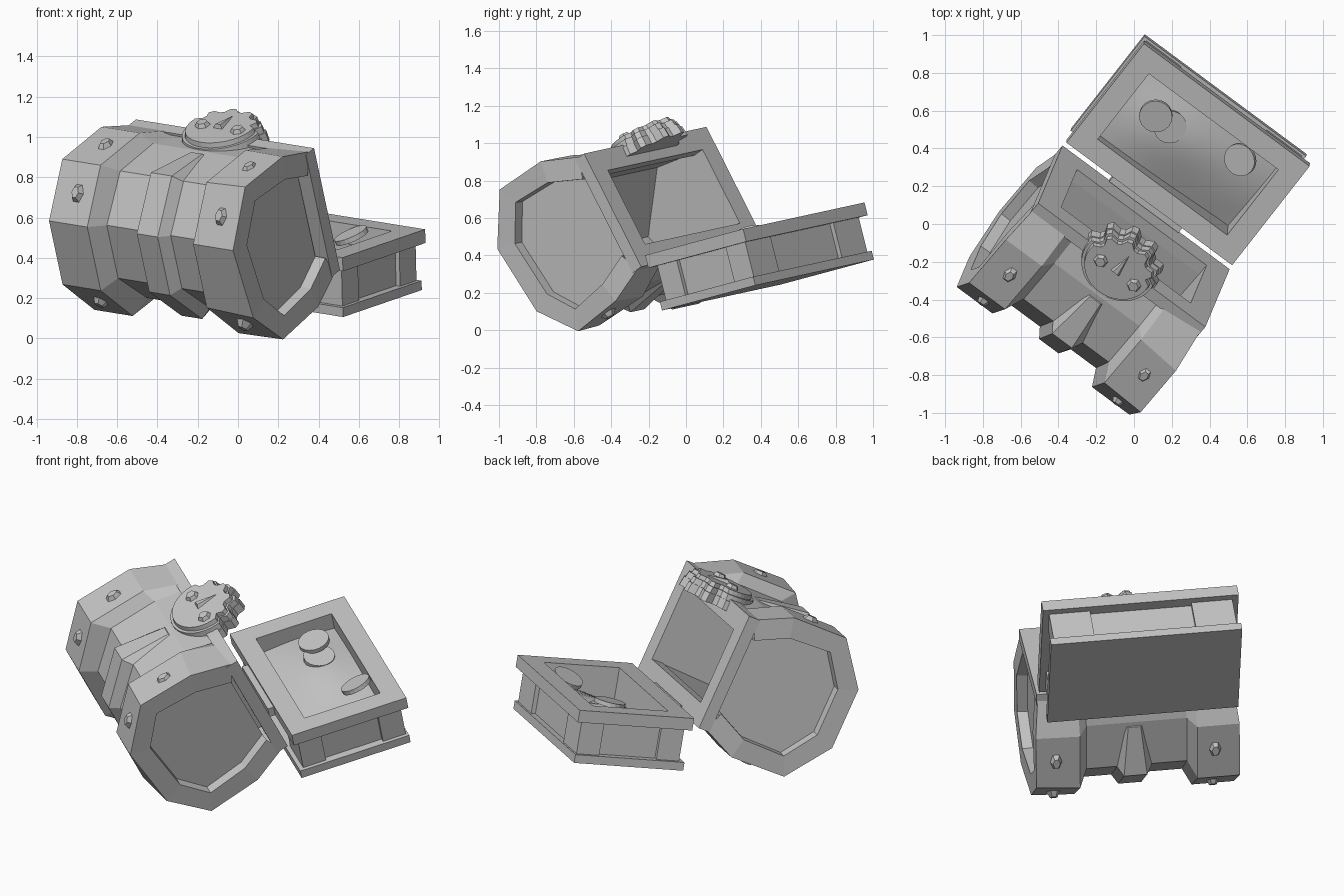
import bpy, bmesh, math
from mathutils import Vector, Matrix

if "Cube" in bpy.data.objects:
    bpy.data.objects.remove(bpy.data.objects["Cube"])

grey = bpy.data.materials.new("stone_grey")
grey.diffuse_color = (0.55, 0.55, 0.55, 1)
grey.use_nodes = True
grey.node_tree.nodes["Principled BSDF"].inputs["Base Color"].default_value = grey.diffuse_color


def frame_matrix(origin, x, y):
    x = Vector(x).normalized()
    z = x.cross(Vector(y)).normalized()
    y = z.cross(x)
    m = Matrix((x, y, z)).transposed().to_4x4()
    m.translation = Vector(origin)
    return m


# Local frames: x along the hinge, z away from the opening (lid) or up (base)
LONG = (0.88, -0.651, -0.142)
LID = frame_matrix((0.064, 0.088, 0.411), LONG, (-0.175, -0.452, 0.875)) @ Matrix.Translation((0, 0.345, 0))
BASE = frame_matrix((0.286, 0.368, 0.542), LONG, (0.405, 0.529, 0.142))


def finish(name, bm, m, flip=False, smooth=False):
    bmesh.ops.recalc_face_normals(bm, faces=bm.faces[:])
    if flip:
        bmesh.ops.reverse_faces(bm, faces=bm.faces[:])
    for f in bm.faces:
        f.smooth = smooth
    me = bpy.data.meshes.new(name)
    bm.to_mesh(me)
    bm.free()
    me.materials.append(grey)
    ob = bpy.data.objects.new(name, me)
    ob.matrix_world = m
    bpy.context.collection.objects.link(ob)
    return ob


def loft(name, m, loops, closed=True, caps=True, inset=None, flip=False):
    bm = bmesh.new()
    rows = [[bm.verts.new(p) for p in lp] for lp in loops]
    n = len(rows[0])
    for a, b in zip(rows, rows[1:]):
        for i in range(n if closed else n - 1):
            j = (i + 1) % n
            bm.faces.new((a[i], a[j], b[j], b[i]))
    if caps:
        ends = [bm.faces.new(rows[0]), bm.faces.new(rows[-1])]
        bmesh.ops.recalc_face_normals(bm, faces=bm.faces[:])
        if inset:
            for f in ends:
                bmesh.ops.inset_region(bm, faces=[f], thickness=inset[0])
                bmesh.ops.inset_region(bm, faces=[f], thickness=0.004, depth=-inset[1])
    return finish(name, bm, m, flip)


def box(name, m, lo, hi):
    def ring(z):
        return [(lo[0], lo[1], z), (hi[0], lo[1], z), (hi[0], hi[1], z), (lo[0], hi[1], z)]
    return loft(name, m, [ring(lo[2]), ring(hi[2])])


def rim(name, m, ox, oy, ix, iy, z0, z1):
    def ring(x, y, z):
        return [(-x, -y, z), (x, -y, z), (x, y, z), (-x, y, z)]
    loops = [ring(ox, oy, z0), ring(ox, oy, z1), ring(ix, iy, z1), ring(ix, iy, z0), ring(ox, oy, z0)]
    ob = loft(name, m, loops, caps=False)
    bm = bmesh.new()
    bm.from_mesh(ob.data)
    bmesh.ops.remove_doubles(bm, verts=bm.verts[:], dist=1e-5)
    bmesh.ops.recalc_face_normals(bm, faces=bm.faces[:])
    bm.to_mesh(ob.data)
    bm.free()


def cone(name, m, r1, r2, depth, sides):
    bm = bmesh.new()
    bmesh.ops.create_cone(bm, cap_ends=True, segments=sides, radius1=r1, radius2=r2, depth=depth)
    return finish(name, bm, m)


def full(half):
    return half + [(-y, z) for y, z in reversed(half)]


def section(x, profile):
    return [(x, y, z) for y, z in profile]


# Lid: octagonal barrel with raised end bands and recessed end panels
BAND = full([(0.335, 0.04), (0.43, 0.245), (0.427, 0.585), (0.18, 0.78)])
WORN = [(0.345, 0.04), (0.44, 0.265), (0.44, 0.59), (0.18, 0.78),
        (-0.225, 0.735), (-0.445, 0.55), (-0.425, 0.24), (-0.345, 0.04)]
MID = full([(0.325, 0.04), (0.365, 0.22), (0.36, 0.505), (0.15, 0.69)])
INNER = [(0.225, 0.0), (0.285, 0.32), (0.0, 0.58), (-0.25, 0.48), (-0.225, 0.0)]
# The end faces pull in slightly where they meet the rim
END = [0.55 if z < 0.1 else 0.573 for y, z in BAND]
loft("lid_barrel", LID, [[(-e, y, z) for e, (y, z) in zip(END, BAND)],
                         section(-0.335, BAND), section(-0.285, MID),
                         section(0.28, MID), section(0.325, BAND),
                         [(e, y, z) for e, (y, z) in zip(END, WORN)]],
     closed=False, inset=(0.12, 0.06))
loft("lid_cavity", LID, [section(-0.43, INNER), section(0.43, INNER)], closed=False, flip=True)
rim("lid_rim", LID, 0.555, 0.345, 0.43, 0.225, 0.0, 0.07)

# Raised tapering strap over the middle of the lid
TOP = full([(0.37, 0.25), (0.405, 0.545), (0.165, 0.745)])
LOW = full([(0.355, 0.24), (0.35, 0.50), (0.145, 0.68)])
strap = []
for (ty, tz), (ly, lz), a, b in zip(TOP, LOW, (0.035, 0.065, 0.065, 0.065, 0.065, 0.035),
                                    (0.055, 0.105, 0.11, 0.11, 0.105, 0.055)):
    strap.append([(-b, ly, lz), (-a, ty, tz), (a, ty, tz), (b, ly, lz)])
loft("lid_strap", LID, [[(x + 0.01, y, z) for x, y, z in s] for s in strap])

# Rivets on the side and slanted faces of both bands
for x in (-0.435, 0.46):
    for side in (-1, 1):
        for y, z, ny, nz in ((0.427, 0.40, 1, 0), (0.305, 0.682, 0.632, 0.775)):
            nrm = Vector((0, side * ny, nz)).normalized()
            ux = nrm.cross(Vector((1, 0, 0)))
            rot = Matrix((ux, nrm.cross(ux), nrm)).transposed().to_4x4()
            pos = Vector((x, side * y, z)) + nrm * 0.008
            cone("rivet", LID @ Matrix.Translation(pos) @ rot @ Matrix.Diagonal((1.1, 0.75, 1, 1)),
                 0.052, 0.028, 0.035, 6)

# Clasp: stepped disc on the front rim, with teeth along the opening side
CLASP = LID @ Matrix.Translation((-0.008, 0.298, 0.008))


def toothed(r, y):
    pts = []
    for i in range(40):
        a = 2 * math.pi * i / 40
        toothy = 21 <= i <= 38
        k = 0.84 if toothy and i % 4 in (2, 3) else 1.0
        pts.append((r * k * math.cos(a), y, r * k * math.sin(a) * 0.95))
    return pts


for r, y0, y1 in ((0.227, -0.02, 0.035), (0.212, 0.035, 0.07), (0.19, 0.07, 0.095)):
    loft("clasp_layer", CLASP, [toothed(r, y0), toothed(r * 0.97, y1)])
for x in (-0.10, 0.12):
    cone("clasp_stud", CLASP @ Matrix.Translation((x, 0.1, 0.02)) @ Matrix.Rotation(-math.pi / 2, 4, 'X'),
         0.045, 0.028, 0.03, 6)
loft("clasp_wedge", CLASP, [[(-0.03, 0.09, 0.03), (0.03, 0.09, 0.03), (0.0, 0.09, -0.11)],
                            [(-0.015, 0.115, 0.02), (0.015, 0.115, 0.02), (0.0, 0.1, -0.09)]])

# Base: rim, bottom board, inset body and corner posts
rim("base_rim", BASE, 0.55, 0.34, 0.43, 0.225, -0.07, 0.0)
box("base_bottom", BASE, (-0.537, -0.33, -0.308), (0.537, 0.318, -0.26))
X, Y = 0.49, 0.28
loft("base_body", BASE, [[(-X, -Y, z), (X, -Y, z), (X, Y, z), (-X, Y, z)] for z in (-0.262, -0.068)],
     caps=False)
loft("base_inner_walls", BASE, [[(-0.43, -0.225, z), (0.43, -0.225, z), (0.43, 0.225, z), (-0.43, 0.225, z)]
                                for z in (-0.23, -0.07)], caps=False, flip=True)
for sx in (-1, 1):
    for sy in (-1, 1):
        # Each post is an L of two slabs hugging the corner
        for xa, ya in ((0.285, 0.27), (0.48, 0.17)):
            x0, x1 = sorted((sx * xa, sx * 0.515))
            y0, y1 = sorted((sy * ya, sy * 0.305))
            box("corner_post", BASE, (x0, y0, -0.265), (x1, y1, -0.065))

# Hinge between base and lid
box("hinge", BASE, (-0.24, -0.375, -0.07), (0.22, -0.335, -0.015))

# Smooth treasure heap inside the base, sloping down toward the hinge
bm = bmesh.new()
bmesh.ops.create_grid(bm, x_segments=14, y_segments=8, size=1)
for v in bm.verts:
    x, y = v.co.x * 0.43, v.co.y * 0.225
    h = 0.05 * math.exp(-((x + 0.15) / 0.3) ** 2 - ((y - 0.03) / 0.2) ** 2)
    s = min(max((x * 0.5 - y + 0.08) / 0.5, 0), 1)
    v.co = (x, y, -0.11 + h - 0.1 * s * s)
finish("treasure_heap", bm, BASE, smooth=True)
heap = bpy.data.objects["treasure_heap"].data
if sum(f.normal.z for f in heap.polygons) < 0:
    heap.flip_normals()

# Coins resting on the heap
for x, y, z, rx, ry in ((-0.26, 0.06, -0.02, 0.1, 0.05), (-0.16, 0.05, -0.06, -0.1, 0.15),
                        (0.24, 0.14, -0.03, 0.25, -0.3)):
    cone("coin", BASE @ Matrix.Translation((x, y, z)) @ Matrix.Rotation(rx, 4, 'X') @ Matrix.Rotation(ry, 4, 'Y'),
         0.088, 0.088, 0.025, 20)
